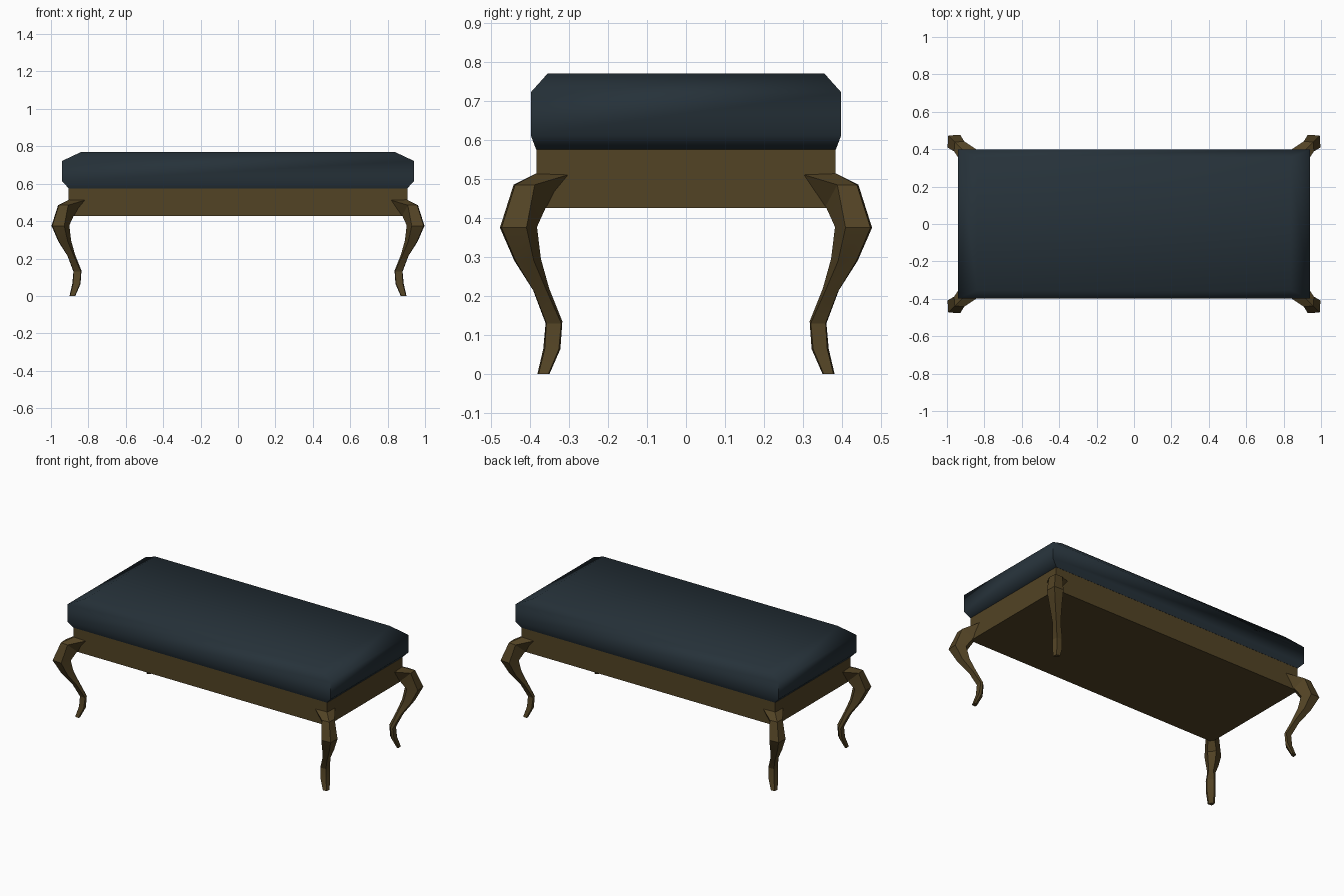
import bpy, math

if "Cube" in bpy.data.objects:
    bpy.data.objects.remove(bpy.data.objects["Cube"])


def material(name, rgb):
    m = bpy.data.materials.new(name)
    m.diffuse_color = (*rgb, 1)
    m.use_nodes = True
    m.node_tree.nodes["Principled BSDF"].inputs["Base Color"].default_value = m.diffuse_color
    return m


wood = material("brown wood", (0.085, 0.056, 0.018))
fabric = material("dark blue fabric", (0.019, 0.031, 0.041))


def loft(name, rings, mat, angle, flip=False):
    """Skin a list of equal-length closed rings and cap both ends."""
    n = len(rings[0])
    verts = [p for r in rings for p in r]
    faces = [(i * n + j, i * n + (j + 1) % n, (i + 1) * n + (j + 1) % n, (i + 1) * n + j)
             for i in range(len(rings) - 1) for j in range(n)]
    faces += [tuple(reversed(range(n))), tuple(range(len(verts) - n, len(verts)))]
    if flip:
        faces = [f[::-1] for f in faces]
    me = bpy.data.meshes.new(name)
    me.from_pydata(verts, [], faces)
    me.materials.append(mat)
    ob = bpy.data.objects.new(name, me)
    bpy.context.collection.objects.link(ob)
    bpy.ops.object.select_all(action='DESELECT')
    ob.select_set(True)
    bpy.context.view_layer.objects.active = ob
    bpy.ops.object.shade_smooth_by_angle(angle=math.radians(angle))
    return ob


def rect(x, y, z):
    return [(-x, -y, z), (x, -y, z), (x, y, z), (-x, y, z)]


# Wooden frame and padded seat
loft("frame", [rect(0.905, 0.383, 0.426), rect(0.905, 0.383, 0.576)], wood, 20)
loft("cushion", [rect(0.905, 0.384, 0.575), rect(0.94, 0.398, 0.612),
                 rect(0.94, 0.398, 0.722), rect(0.838, 0.355, 0.77)], fabric, 65)

# Curved leg sections, bottom to top:
# front tip, its z, side position, side half width, side z, back position, back half width, back z
SECTIONS = [
    (0.378, 0.000, 0.367, 0.014, 0.000, 0.360, 0.010, 0.000),
    (0.362, 0.064, 0.346, 0.020, 0.064, 0.336, 0.014, 0.064),
    (0.358, 0.130, 0.340, 0.020, 0.130, 0.332, 0.015, 0.135),
    (0.389, 0.210, 0.375, 0.017, 0.215, 0.361, 0.010, 0.220),
    (0.437, 0.290, 0.415, 0.025, 0.290, 0.386, 0.014, 0.295),
    (0.473, 0.375, 0.443, 0.034, 0.375, 0.400, 0.018, 0.377),
    (0.438, 0.485, 0.415, 0.027, 0.485, 0.372, 0.014, 0.430),
    (0.378, 0.517, 0.340, 0.042, 0.512, 0.310, 0.020, 0.450),
]


def leg(name, sx, sy):
    rings = []
    for f, fz, s, w, szz, b, bw, bz in SECTIONS:
        pts = [(f, f, fz), (s - w, s + w, szz), (b - bw, b + bw, bz),
               (b + bw, b - bw, bz), (s + w, s - w, szz)]
        rings.append([(sx * (0.52 + x), sy * y, z) for x, y, z in pts])
    loft(name, rings, wood, 25, flip=sx * sy < 0)


for sx, side in ((-1, "left"), (1, "right")):
    for sy, end in ((-1, "front"), (1, "back")):
        leg(f"{end}_{side}_leg", sx, sy)
